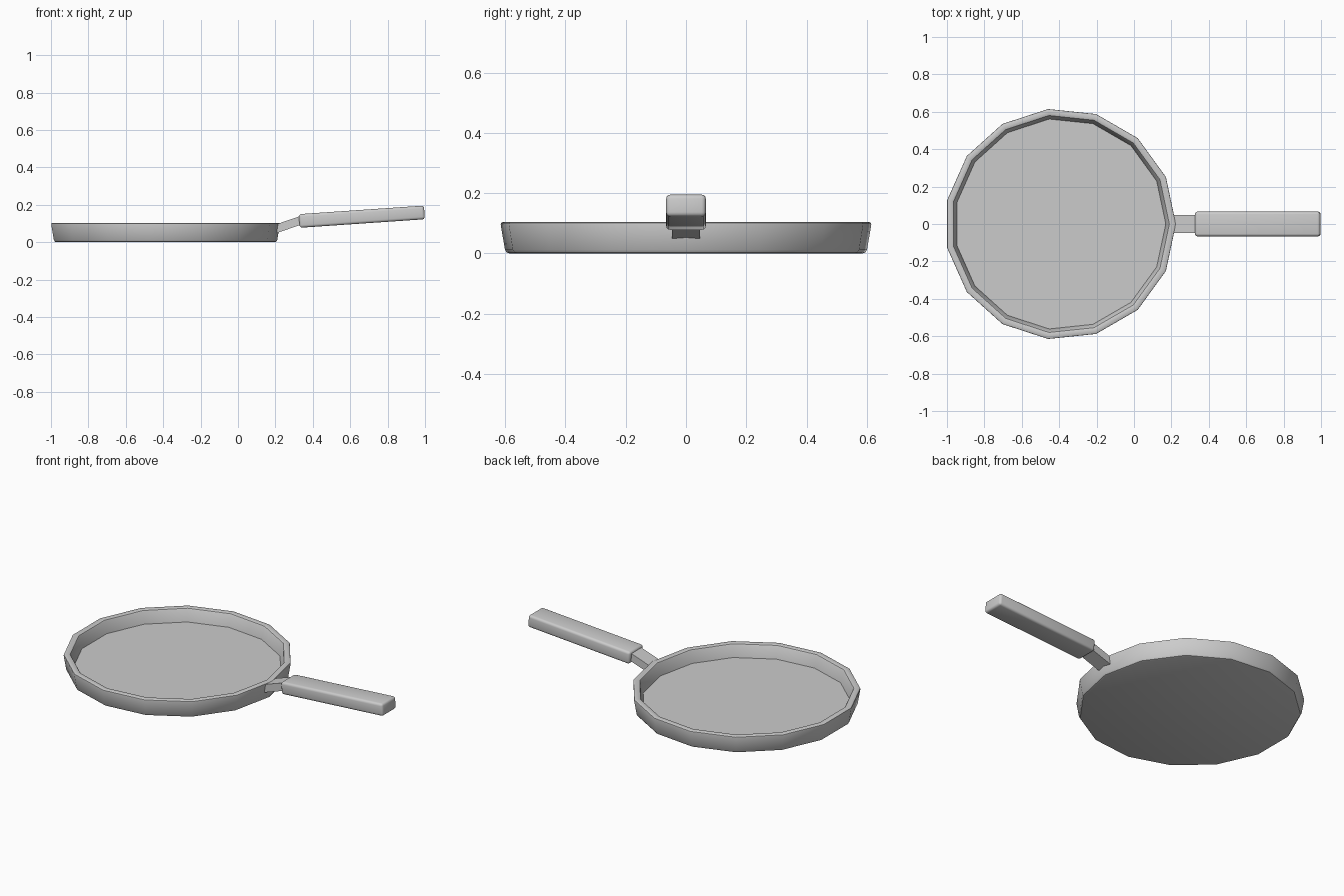
import bpy, bmesh, math
from mathutils import Matrix

if "Cube" in bpy.data.objects:
    bpy.data.objects.remove(bpy.data.objects["Cube"])

SIDES, CX = 15, -0.394


def finish(name, bm):
    bmesh.ops.recalc_face_normals(bm, faces=bm.faces)
    me = bpy.data.meshes.new(name)
    bm.to_mesh(me)
    bm.free()
    ob = bpy.data.objects.new(name, me)
    bpy.context.collection.objects.link(ob)
    bpy.ops.object.select_all(action='DESELECT')
    ob.select_set(True)
    bpy.context.view_layer.objects.active = ob
    bpy.ops.object.shade_smooth_by_angle(angle=math.radians(30))
    return ob


def bar(name, size, centre, tilt, bevel=0.0):
    """Box tilted upward towards +x, with optional rounded edges."""
    bm = bmesh.new()
    bmesh.ops.create_cube(bm, size=1)
    bmesh.ops.scale(bm, vec=size, verts=bm.verts)
    if bevel:
        bmesh.ops.bevel(bm, geom=bm.edges[:], offset=bevel, segments=3,
                        profile=0.5, affect='EDGES')
    bm.transform(Matrix.Translation(centre) @ Matrix.Rotation(-tilt, 4, 'Y'))
    return finish(name, bm)


# Pan body: (radius, height) profile from underside, over the rim, to the floor
profile = [(0.590, 0.0), (0.598, 0.003), (0.604, 0.012), (0.618, 0.095),
           (0.617, 0.101), (0.611, 0.104), (0.590, 0.104), (0.583, 0.101),
           (0.579, 0.095), (0.564, 0.028)]
bm = bmesh.new()
rings = []
for r, z in profile:
    rings.append([bm.verts.new((CX + r * math.cos(2 * math.pi * i / SIDES),
                                r * math.sin(2 * math.pi * i / SIDES), z))
                  for i in range(SIDES)])
for a, b in zip(rings, rings[1:]):
    for i in range(SIDES):
        j = (i + 1) % SIDES
        bm.faces.new((a[i], a[j], b[j], b[i]))
bm.faces.new(rings[0])
bm.faces.new(rings[-1])
finish("pan_body", bm)

# Neck joining the pan to the grip
bar("handle_neck", (0.165, 0.094, 0.045), (0.277, 0, 0.097), math.radians(19))

# Grip
bar("handle_grip", (0.671, 0.132, 0.073), (0.662, 0, 0.1365),
    math.radians(3.9), 0.014)
